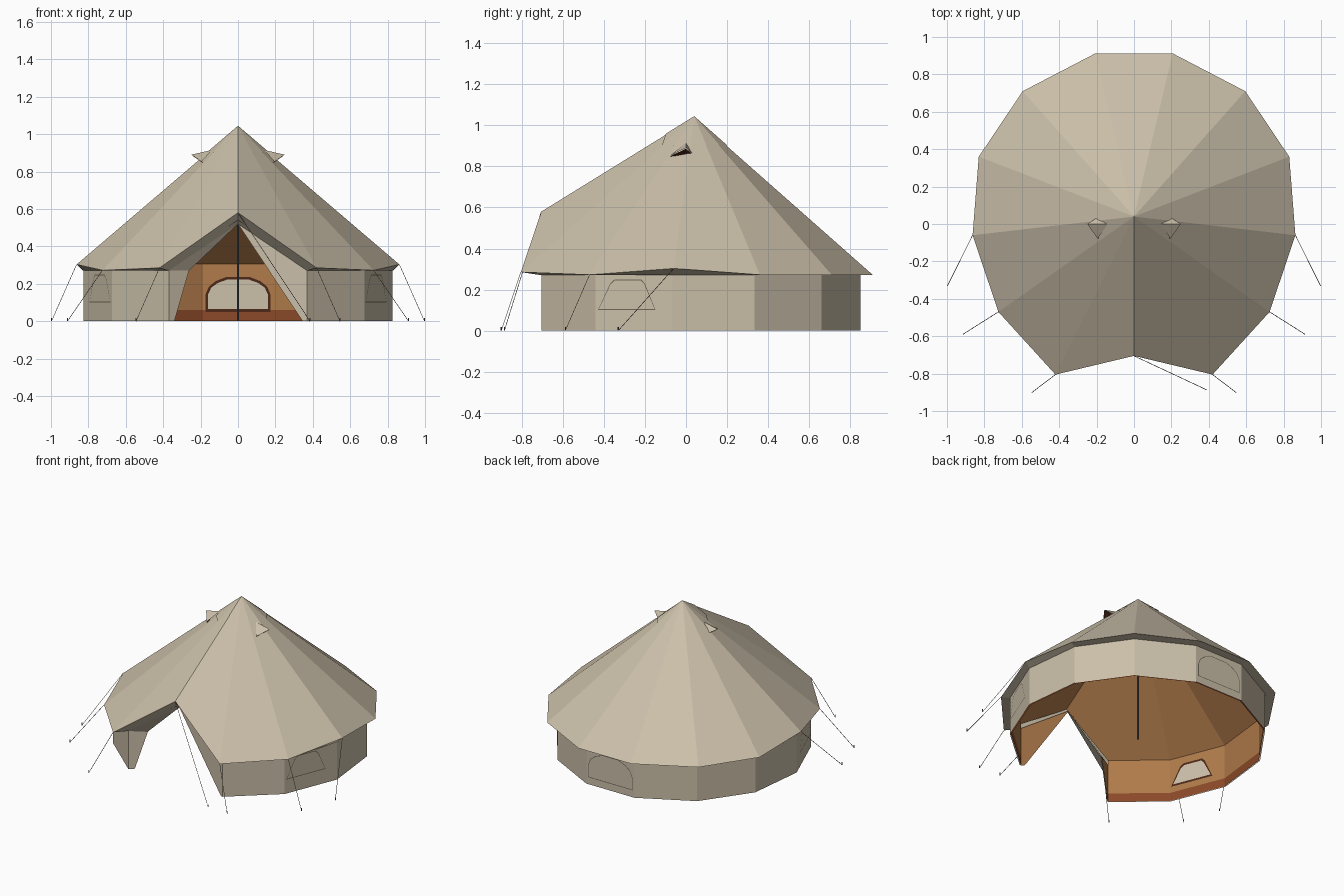
import bpy, bmesh, math
from mathutils import Vector as V

if "Cube" in bpy.data.objects:
    bpy.data.objects.remove(bpy.data.objects["Cube"])

def mat(name, r, g, b):
    m = bpy.data.materials.new(name)
    m.diffuse_color = (r, g, b, 1)
    m.use_nodes = True
    m.node_tree.nodes["Principled BSDF"].inputs["Base Color"].default_value = m.diffuse_color
    return m

CANVAS = mat("beige canvas", 0.60, 0.525, 0.40)
LINING = mat("brown lining", 0.44, 0.20, 0.07)
SKIRT = mat("rust groundsheet skirt", 0.26, 0.068, 0.022)
TRIM = mat("dark brown trim", 0.075, 0.022, 0.009)
SEAM = mat("grey seam", 0.16, 0.14, 0.10)
STEEL = mat("steel pole", 0.09, 0.10, 0.12)
ROPE = mat("rope", 0.20, 0.18, 0.15)

CENTRE = V((0, 0, 0.25))

def mesh(name, faces, mats, out=1, rule=None):
    """Faces as point lists; normals turned away from (out=1) or to the tent centre."""
    bm = bmesh.new()
    for pts in faces:
        bm.faces.new([bm.verts.new(p) for p in pts])
    bmesh.ops.remove_doubles(bm, verts=bm.verts, dist=1e-5)
    bm.normal_update()
    for f in bm.faces:
        c = f.calc_center_median()
        if f.normal.dot(c - CENTRE) * out < 0:
            f.normal_flip()
        if rule:
            f.material_index = rule(c)
    me = bpy.data.meshes.new(name)
    bm.to_mesh(me)
    bm.free()
    for m in mats:
        me.materials.append(m)
    ob = bpy.data.objects.new(name, me)
    bpy.context.collection.objects.link(ob)
    return ob

def rod(name, a, b, r, m, n=6):
    a, b = V(a), V(b)
    q = (b - a).to_track_quat('Z', 'Y')
    ring = [q @ V((r * math.cos(t * math.tau / n), r * math.sin(t * math.tau / n), 0)) for t in range(n)]
    faces = [[a + ring[i - 1], a + ring[i], b + ring[i], b + ring[i - 1]] for i in range(n)]
    return mesh(name, faces + [[b + p for p in ring], [a + p for p in ring[::-1]]], [m])

def mirrored(half):
    """Right-hand points, front to back, continued round the back to the left front."""
    return [V(p) for p in half] + [V((-p[0], p[1], p[2])) for p in reversed(half)]

def strips(a, b):
    return [[a[i], a[i + 1], b[i + 1], b[i]] for i in range(len(a) - 1)]

def at_z(ring, z, s=1.0):
    return [V((p.x * s, p.y * s, z)) for p in ring]

# Main outlines
apex = V((0, 0.04, 1.04))
peak = V((0, -0.705, 0.58))
door_top = V((0, -0.66, 0.52))
eave = mirrored([(0.42, -0.805, 0.285), (0.725, -0.47, 0.272), (0.863, -0.06, 0.303),
                 (0.83, 0.36, 0.272), (0.595, 0.71, 0.272), (0.207, 0.912, 0.27)])
wall = mirrored([(0.37, -0.705, 0), (0.675, -0.44, 0), (0.825, -0.065, 0),
                 (0.78, 0.335, 0), (0.55, 0.66, 0), (0.19, 0.85, 0)])

# Roof with hem and peak cap
edge = [peak] + eave + [peak]
hem = [apex.lerp(p, 0.955) for p in edge]
roof = [[apex, hem[i], hem[i + 1]] for i in range(len(hem) - 1)] + strips(hem, edge)
mesh("roof", roof, [CANVAS])
lift = V((0, 0, 0.005))
cap = [apex.lerp(p, 0.185) + lift for p in edge]
mesh("peak_cap", [[apex + lift, cap[i], cap[i + 1]] for i in range(len(cap) - 1)], [CANVAS])

# Underside of the eave and of the door canopy
top = at_z(wall, 0.27)
soffit = strips(eave, top)
soffit += [[peak, eave[0], top[0], door_top], [peak, eave[-1], top[-1], door_top]]
ob = mesh("eave_underside", soffit, [CANVAS])
for p in ob.data.polygons:
    if p.normal.z > 0:
        p.flip()

# Walls, outside and lining
mesh("wall", strips(wall, at_z(wall, 0.045)) + strips(at_z(wall, 0.045), top), [CANVAS])
levels = [at_z(wall, z, 0.99) for z in (0, 0.06, 0.305)]
mesh("wall_lining", strips(levels[0], levels[1]) + strips(levels[1], levels[2]),
     [LINING, SKIRT], -1, lambda c: 1 if c.z < 0.06 else 0)
inner = [V((0, -0.68, 0.54))] + levels[2] + [V((0, -0.68, 0.54))]
low = apex - V((0, 0, 0.012))
mesh("roof_lining", [[low, inner[i], inner[i + 1]] for i in range(len(inner) - 1)], [LINING], -1)

# Door flaps: right one hangs straight, left one is drawn back
right = [wall[0], top[0], door_top, V((0.345, -0.69, 0))]
left_a = [wall[-1], top[-1], V((-0.262, -0.645, 0.27)), V((-0.34, -0.68, 0))]
left_b = [top[-1], door_top, V((-0.262, -0.645, 0.27))]
back = V((0, 0.007, 0))
for name, polys in (("right_door_flap", [right]), ("left_door_flap", [left_a, left_b])):
    mesh(name, polys, [CANVAS])
    mesh(name + "_lining", [[p + back for p in f] for f in polys], [LINING], -1)

# Windows: thin plates on the wall panels, framed inside and outside
def window(name, a, b, outline):
    d = b - a
    n = V((d.y, -d.x, 0)).normalized()
    if n.dot(a) < 0:
        n = -n
    us = [p[0] for p in outline]
    zs = [p[1] for p in outline]
    cu, cz = (min(us) + max(us)) / 2, (min(zs) + max(zs)) / 2

    def ring(inset, off):
        su = 1 - inset / ((max(us) - min(us)) / 2 * d.length)
        sz = 1 - inset / ((max(zs) - min(zs)) / 2)
        r = [a + d * (cu + (u - cu) * su) + V((0, 0, cz + (z - cz) * sz)) + n * off for u, z in outline]
        return r + r[:1]
    mesh(name + "_seam", strips(ring(0, 0.002), ring(0.005, 0.002)), [SEAM])
    mesh(name + "_frame", strips(ring(0, -0.0125), ring(0.014, -0.0125)), [TRIM], -1)
    mesh(name + "_pane", [ring(0.012, -0.0115)[:-1]], [CANVAS], -1)

side = [(0.03, 0.10), (0.78, 0.10), (0.64, 0.23), (0.59, 0.25), (0.25, 0.25), (0.19, 0.23)]
window("right_window", wall[1], wall[2], side)
window("left_window", wall[-2], wall[-3], side)
arch = [(0.04, 0.05), (0.04, 0.14), (0.09, 0.185), (0.19, 0.215), (0.34, 0.237)]
window("back_window", wall[5], wall[6], arch + [(1 - u, z) for u, z in reversed(arch)])

# Vent hoods near the peak
for s, side_name in ((1, "right"), (-1, "left")):
    root, lip, f, b = [V((s * x, y, z)) for x, y, z in
                       ((0.14, 0.0, 0.915), (0.25, 0.0, 0.89), (0.195, -0.078, 0.853), (0.195, 0.035, 0.86))]
    mesh(side_name + "_vent_hood", [[root, lip, f], [root, lip, b]], [CANVAS])
    drop = V((-s * 0.004, 0, -0.004))
    mesh(side_name + "_vent_opening", [[lip + drop, f + drop, b + drop]], [TRIM])

# Centre pole
rod("centre_pole", (0, 0.04, 0), (0, 0.04, 1.02), 0.005, STEEL, 8)

# Guy ropes and pegs
def guy(name, start, end):
    end = V(end)
    rod(name + "_rope", start, end, 0.0016, ROPE, 4)
    rod(name + "_peg", end, end + V((0, 0, 0.018)), 0.003, STEEL, 5)

for i, (x, y) in enumerate([(0.545, -0.90), (0.912, -0.588), (0.997, -0.33)]):
    guy("right_guy_%d" % i, eave[i], (x, y, 0))
    guy("left_guy_%d" % i, eave[-1 - i], (-x, y, 0))
guy("front_guy", peak, (0.385, -0.885, 0))
